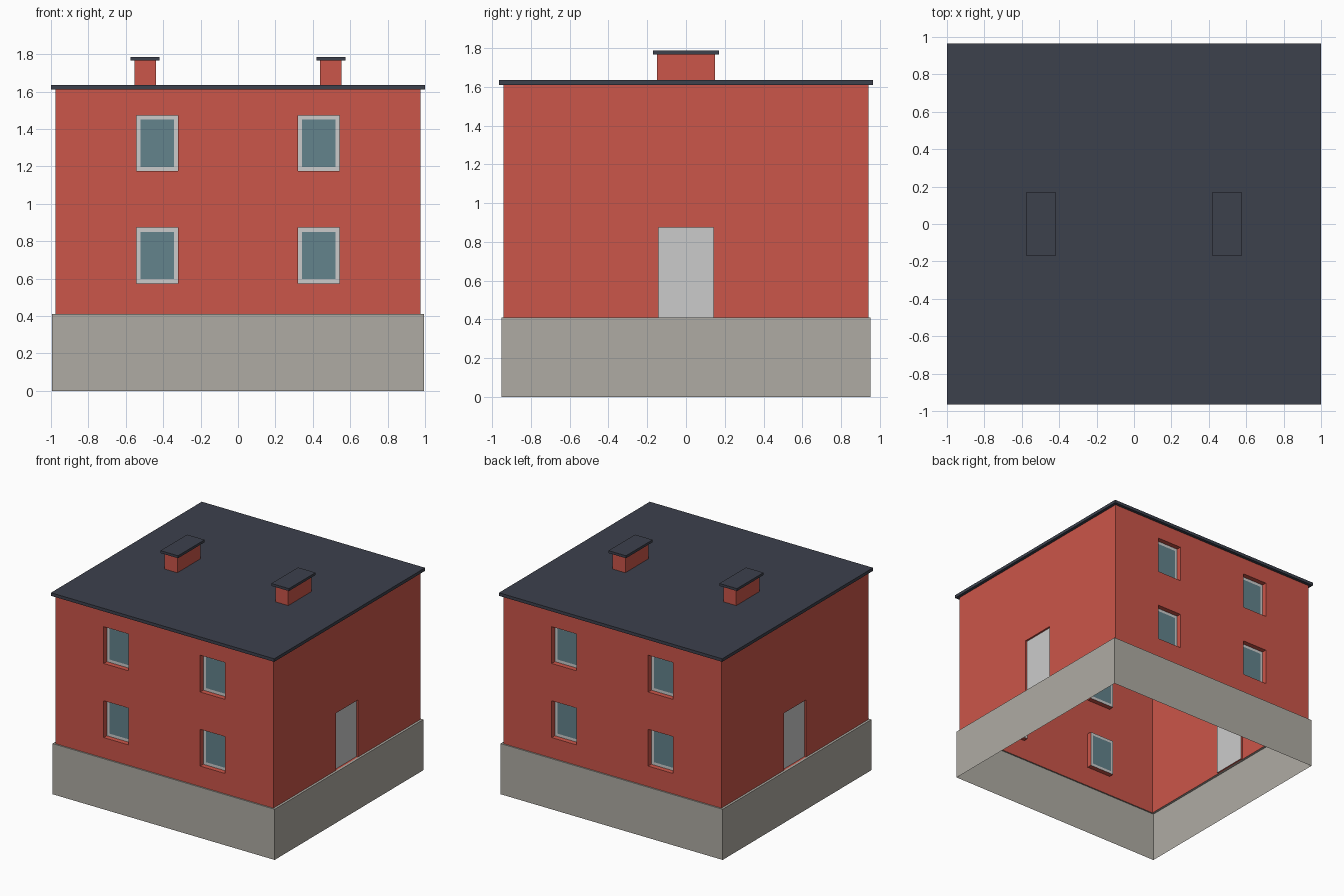
import bpy, bmesh
from mathutils import Matrix, Vector
from math import pi

if "Cube" in bpy.data.objects:
    bpy.data.objects.remove(bpy.data.objects["Cube"])


def material(name, rgb):
    m = bpy.data.materials.new(name)
    m.diffuse_color = (*rgb, 1)
    m.use_nodes = True
    m.node_tree.nodes["Principled BSDF"].inputs["Base Color"].default_value = m.diffuse_color
    return m


BRICK = material("brick", (0.60, 0.092, 0.067))
STONE = material("stone", (0.43, 0.41, 0.37))
SLATE = material("slate", (0.046, 0.052, 0.073))
GLASS = material("glass", (0.125, 0.227, 0.262))

WX, WY = 0.976, 0.941          # wall half sizes
BX, BY = 0.995, 0.952          # plinth half sizes
Z0, Z1 = 0.41, 1.61            # wall bottom and top


def make_object(name, quads, mat=None):
    """Mesh object from a list of quads (each four points)."""
    bm = bmesh.new()
    for q in quads:
        bm.faces.new([bm.verts.new(p) for p in q])
    bmesh.ops.remove_doubles(bm, verts=bm.verts, dist=1e-5)
    mesh = bpy.data.meshes.new(name)
    bm.to_mesh(mesh)
    bm.free()
    ob = bpy.data.objects.new(name, mesh)
    bpy.context.collection.objects.link(ob)
    if mat:
        mesh.materials.append(mat)
    return ob


def box(name, centre, size, mat):
    bpy.ops.mesh.primitive_cube_add(size=1, location=centre)
    ob = bpy.context.object
    ob.name = name
    ob.scale = size
    bpy.ops.object.transform_apply(location=False, rotation=False, scale=True)
    ob.data.materials.append(mat)


def rect(u0, u1, v0, v1, depth=0.0):
    return [Vector((u, depth, v)) for u, v in ((u0, v0), (u1, v0), (u1, v1), (u0, v1))]


def band(a, b):
    """Quads joining two four-point loops."""
    return [(a[i], a[(i + 1) % 4], b[(i + 1) % 4], b[i]) for i in range(4)]


def place(quads, side, dist):
    """Move quads from the local wall plane to one side of the house."""
    m = Matrix.Rotation(side * pi / 2, 4, 'Z') @ Matrix.Translation((0, -dist, 0))
    return [[m @ p for p in q] for q in quads]


def wall(half, openings, depth):
    """Wall sheet with recessed openings (u0, u1, v0, v1)."""
    us = sorted({-half, half} | {u for o in openings for u in o[:2]})
    vs = sorted({Z0, Z1} | {v for o in openings for v in o[2:]})
    quads = []
    for u0, u1 in zip(us, us[1:]):
        for v0, v1 in zip(vs, vs[1:]):
            cu, cv = (u0 + u1) / 2, (v0 + v1) / 2
            if not any(o[0] < cu < o[1] and o[2] < cv < o[3] for o in openings):
                quads.append(rect(u0, u1, v0, v1))
    for o in openings:
        quads += band(rect(*o), rect(*o, depth))
    return quads


WINDOWS = [(c - 0.112, c + 0.112, z, z + 0.298)
           for c in (-0.432, 0.432) for z in (0.575, 1.175)]
DOOR = (-0.143, 0.143, Z0, 0.873)
REVEAL, DOOR_REVEAL, FRAME = 0.04, 0.015, 0.023

# Brick walls: windows front and back, doors left and right
walls = []
for side in (0, 2):
    walls += place(wall(WX, WINDOWS, REVEAL), side, WY)
    walls += place(wall(WY, [DOOR], DOOR_REVEAL), side + 1, WX)
make_object("walls", walls, BRICK)

# Window frames, panes and doors
for side, label in ((0, "front"), (2, "back")):
    for i, (u0, u1, v0, v1) in enumerate(WINDOWS, 1):
        outer = rect(u0, u1, v0, v1, REVEAL)
        inner = rect(u0 + FRAME, u1 - FRAME, v0 + FRAME, v1 - FRAME, REVEAL)
        make_object(f"{label}_window_frame_{i}", place(band(outer, inner), side, WY))
        make_object(f"{label}_window_pane_{i}", place([inner], side, WY), GLASS)
for side, label in ((1, "right"), (3, "left")):
    make_object(f"{label}_door", place([rect(*DOOR, DOOR_REVEAL)], side, WX))


# Stone plinth: open below, with a narrow ledge under the walls
def ring(x, y, z):
    return [Vector(p) for p in ((-x, -y, z), (x, -y, z), (x, y, z), (-x, y, z))]


top = ring(BX, BY, Z0)
make_object("plinth", band(ring(BX, BY, 0), top) + band(top, ring(WX, WY, Z0)), STONE)

# Flat roof slab
box("roof", (0, 0, 1.6225), (2, 1.93, 0.025), SLATE)

# Chimneys with caps
for x, label in ((-0.497, "left"), (0.497, "right")):
    box(f"{label}_chimney", (x, 0, 1.70), (0.115, 0.298, 0.132), BRICK)
    box(f"{label}_chimney_cap", (x, 0, 1.776), (0.157, 0.34, 0.02), SLATE)
